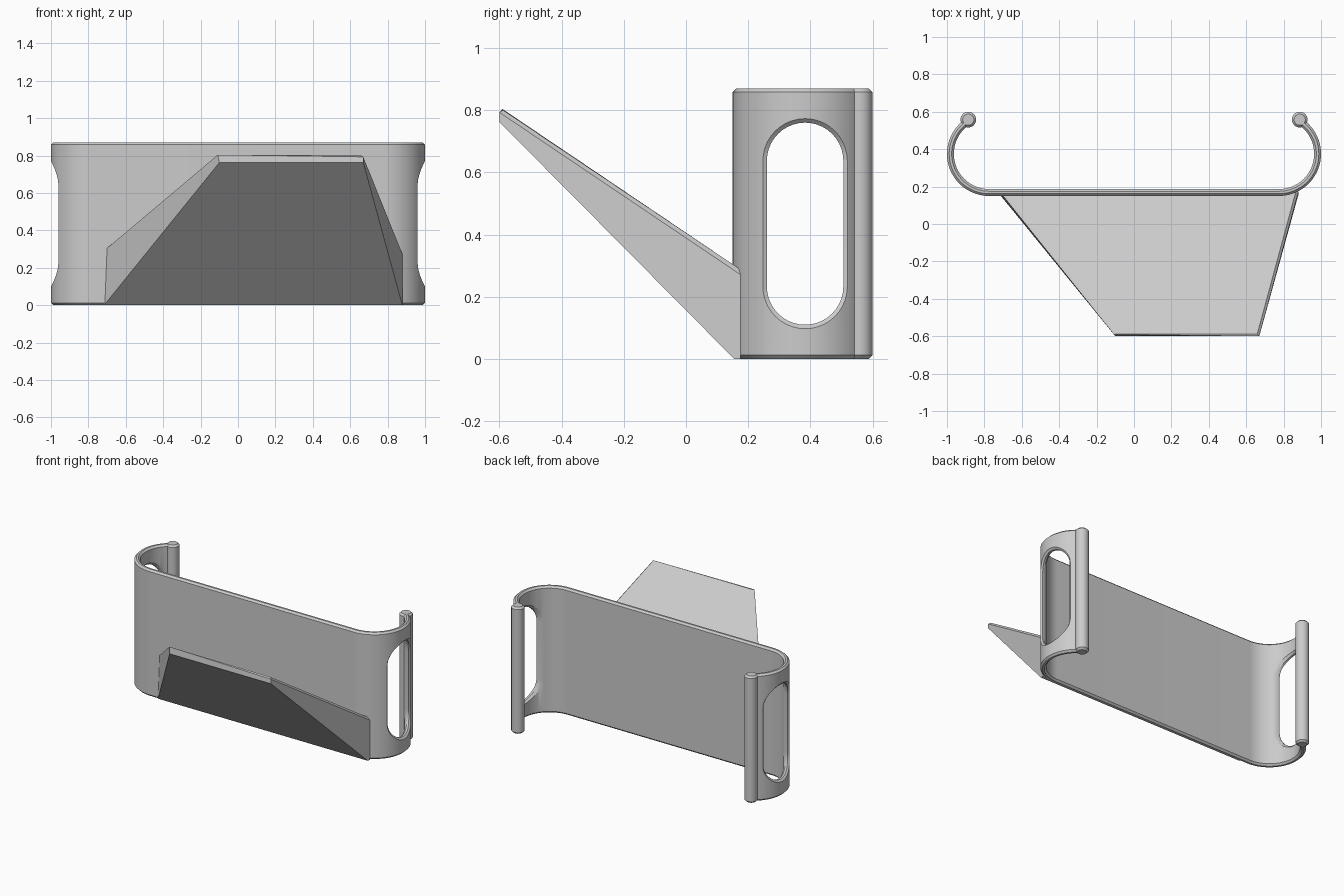
import bpy, bmesh, math

cube = bpy.data.objects.get("Cube")
if cube:
    bpy.data.objects.remove(cube, do_unlink=True)

HEIGHT = 0.87
CX, CY = 0.775, 0.375          # centre of each curled arm
OUTER, INNER = 0.225, 0.188    # arm radii
CHAMFER = 0.012

grey = bpy.data.materials.new("grey plastic")
grey.use_nodes = True
grey.diffuse_color = (0.6, 0.6, 0.6, 1)
grey.node_tree.nodes["Principled BSDF"].inputs["Base Color"].default_value = (0.6, 0.6, 0.6, 1)


def finish(name, bm):
    bmesh.ops.recalc_face_normals(bm, faces=bm.faces[:])
    mesh = bpy.data.meshes.new(name)
    bm.to_mesh(mesh)
    bm.free()
    mesh.materials.append(grey)
    obj = bpy.data.objects.new(name, mesh)
    bpy.context.collection.objects.link(obj)
    return obj


def smooth(obj):
    bpy.ops.object.select_all(action="DESELECT")
    obj.select_set(True)
    bpy.context.view_layer.objects.active = obj
    bpy.ops.object.shade_smooth_by_angle(angle=math.radians(30))


def loft(bm, rings):
    """Skin closed rings of points and cap both ends."""
    rows = [[bm.verts.new(p) for p in ring] for ring in rings]
    n = len(rows[0])
    for a, b in zip(rows, rows[1:]):
        for i in range(n):
            j = (i + 1) % n
            bm.faces.new((a[i], a[j], b[j], b[i]))
    bm.faces.new(rows[0])
    bm.faces.new(rows[-1])


def arm_arc(radius, side, steps=40):
    """Arm arc from the flat front round to the bead."""
    points = []
    for i in range(steps + 1):
        a = math.radians(-90 + 149 * i / steps)
        points.append((side * (CX + radius * math.cos(a)), CY + radius * math.sin(a)))
    return points


def band_outline(inset):
    outside = arm_arc(OUTER - inset, -1)[::-1] + arm_arc(OUTER - inset, 1)
    inside = arm_arc(INNER + inset, 1)[::-1] + arm_arc(INNER + inset, -1)
    return outside + inside


def chamfered_rings(outline):
    return [[(x, y, z) for x, y in outline(inset)]
            for inset, z in ((CHAMFER, 0), (0, CHAMFER),
                             (0, HEIGHT - CHAMFER), (CHAMFER, HEIGHT))]


# Wraparound band: flat front with two curled arms
bm = bmesh.new()
loft(bm, chamfered_rings(band_outline))
band = finish("band", bm)


def slot_outline(grow, steps=20):
    half, reach, mid = 0.123 + grow, 0.202, 0.435
    points = []
    for centre, start in ((mid + reach, 0), (mid - reach, math.pi)):
        for i in range(steps + 1):
            a = start + math.pi * i / steps
            points.append((0.383 + half * math.cos(a), centre + half * math.sin(a)))
    return points


def on_arm(radius, y):
    return CX + math.sqrt(radius ** 2 - (y - CY) ** 2)


# Slots through the arms, flared at both surfaces
flare = 0.016
for side, label in ((1, "left"), (-1, "right")):
    rings = [[(side * 0.82, y, z) for y, z in slot_outline(flare)]]
    for grow, radius in ((flare, INNER - 0.003), (0, INNER + CHAMFER),
                         (0, OUTER - CHAMFER), (flare, OUTER + 0.003)):
        rings.append([(side * on_arm(radius, y), y, z) for y, z in slot_outline(grow)])
    rings.append([(side * 1.1, y, z) for y, z in slot_outline(flare)])
    bm = bmesh.new()
    loft(bm, rings)
    cutter = finish(label + "_slot_cutter", bm)
    cutter.hide_render = True
    cut = band.modifiers.new(label + " slot", "BOOLEAN")
    cut.operation = "DIFFERENCE"
    cut.solver = "EXACT"
    cut.object = cutter
    bpy.context.view_layer.objects.active = band
    bpy.ops.object.modifier_apply(modifier=cut.name)
    bpy.data.objects.remove(cutter, do_unlink=True)
smooth(band)

# Round beads closing the arm ends
for side, label in ((1, "left"), (-1, "right")):
    def bead_outline(inset):
        angles = [math.tau * i / 32 for i in range(32)]
        return [(side * 0.886 + (0.042 - inset) * math.cos(a),
                 0.558 + (0.042 - inset) * math.sin(a)) for a in angles]
    bm = bmesh.new()
    loft(bm, chamfered_rings(bead_outline))
    smooth(finish(label + "_end_bead", bm))

# Tapered spout-like shelf rising from the front
profile = [(0.175, 0), (0.155, 0), (-0.6, 0.762), (-0.6, 0.808), (0.175, 0.288)]


def shelf_edge(y, wide, narrow):
    t = min(1, (0.16 - y) / 0.76)
    return wide + (narrow - wide) * max(0, t)


bm = bmesh.new()
loft(bm, [[(shelf_edge(y, wide, narrow), y, z) for y, z in profile]
          for wide, narrow in ((-0.72, -0.1), (0.88, 0.67))])
bm.normal_update()
top_edges = [e for e in bm.edges
             if all(v.co.z > 0.2 for v in e.verts)
             and any(v.co.y < 0 for v in e.verts)
             and all(v.co.z > 0.77 or v.co.y > 0 for v in e.verts)]
bmesh.ops.bevel(bm, geom=top_edges, offset=0.014, offset_type="OFFSET",
                segments=1, affect="EDGES", clamp_overlap=True)
finish("front_shelf", bm)
